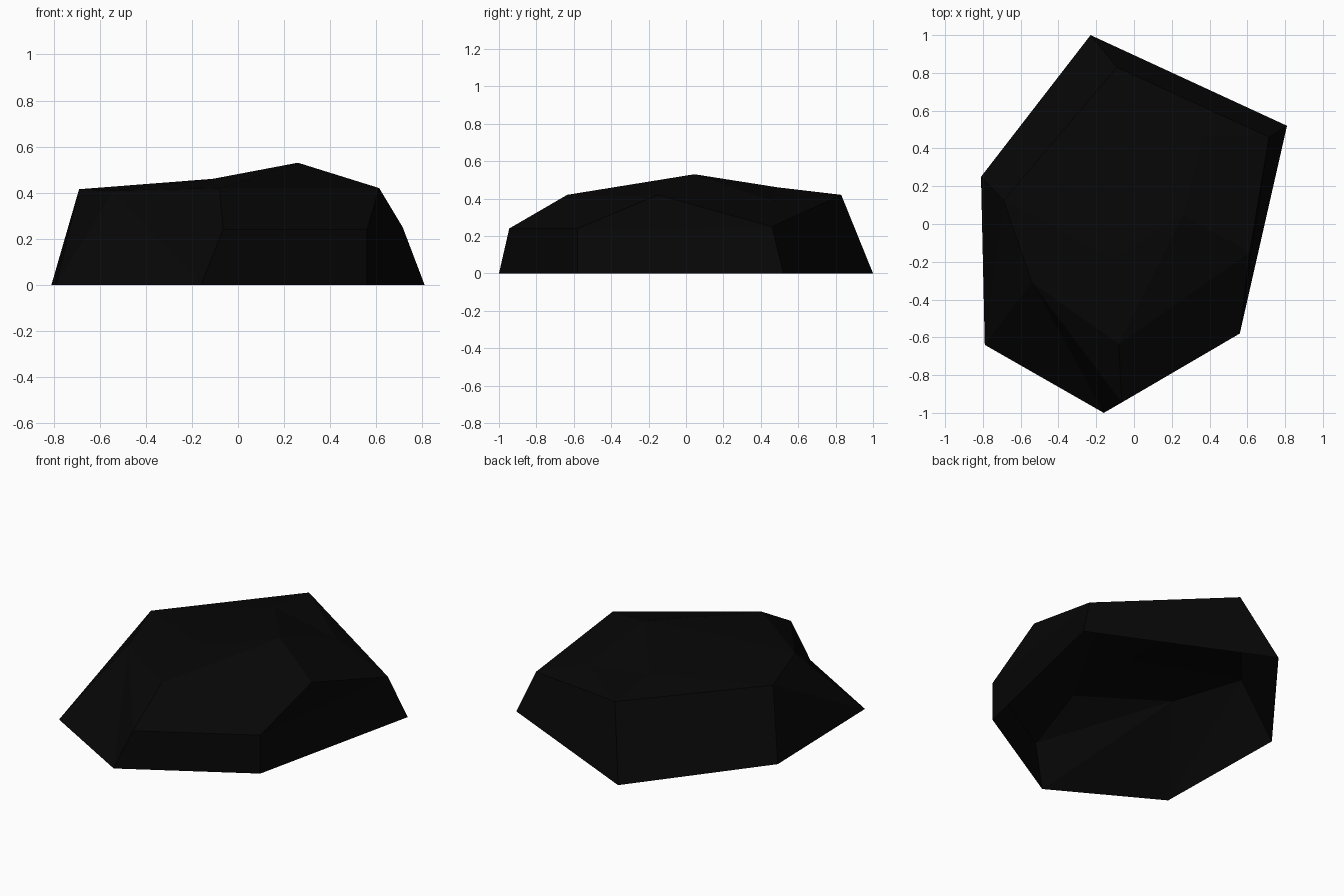
import bpy
import bmesh

if "Cube" in bpy.data.objects:
    bpy.data.objects.remove(bpy.data.objects["Cube"])

# Footprint on the ground, clockwise from the back corner
base = [(-.23, 1), (.81, .52), (.56, -.58), (-.16, -1), (-.79, -.64), (-.81, .25)]
# Shoulder points, one above each footprint corner
shoulder = [(-.09, .83, .42), (.715, .46, .25), (.56, -.58, .24),
            (-.065, -.945, .24), (-.54, -.31, .41), (-.69, .125, .415)]
# Crown points: front ridge, right ridge, peak, back ridge, dent, left ridge
crown = [(-.08, -.635, .42), (.613, -.15, .42), (.26, .045, .53),
         (-.09, .49, .46), (.36, .46, .39), (-.11, -.18, .46)]
# Crown facets: A-F are shoulders, G H P Q R S the crown points
facets = "CBH BAR HBR AQR AFQ FSQ FES EGS GPS SPQ EDG DCHG GHP PHR PRQ".split()

bm = bmesh.new()
low = [bm.verts.new((x, y, 0)) for x, y in base]
top = [bm.verts.new(p) for p in shoulder + crown]
point = dict(zip("ABCDEFGHPQRS", top))

# Side walls (the underside is open); the two bent left walls fold on a diagonal
for i in range(6):
    j = (i + 1) % 6
    if i in (3, 4):
        bm.faces.new((low[j], low[i], top[j]))
        bm.faces.new((low[i], top[i], top[j]))
    else:
        bm.faces.new((low[j], low[i], top[i], top[j]))

# Chipped top
for facet in facets:
    bm.faces.new([point[k] for k in facet])

mesh = bpy.data.meshes.new("rock")
bm.to_mesh(mesh)
bm.free()
rock = bpy.data.objects.new("rock", mesh)
bpy.context.collection.objects.link(rock)

# Single near-black stone colour
stone = bpy.data.materials.new("black stone")
stone.diffuse_color = (.002, .002, .002, 1)
stone.use_nodes = True
stone.node_tree.nodes["Principled BSDF"].inputs["Base Color"].default_value = stone.diffuse_color
mesh.materials.append(stone)
